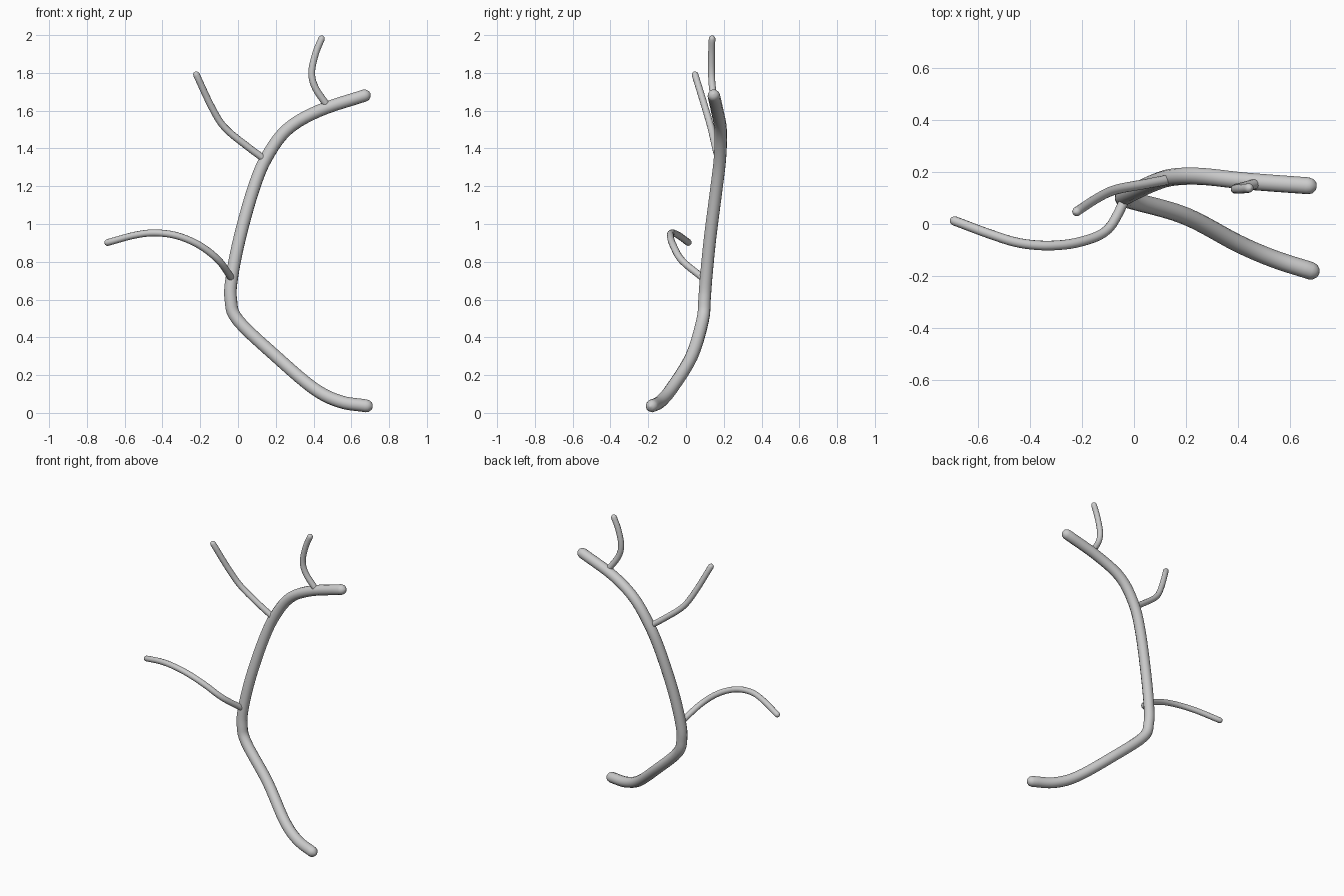
import bpy
import math
from mathutils import Vector

if "Cube" in bpy.data.objects:
    bpy.data.objects.remove(bpy.data.objects["Cube"])


def smooth_path(points, steps=5):
    """Sample a smooth path through the given points (Catmull-Rom)."""
    p = [Vector(q) for q in points]
    p = [2 * p[0] - p[1]] + p + [2 * p[-1] - p[-2]]
    out = []
    for a, b, c, d in zip(p, p[1:], p[2:], p[3:]):
        for i in range(steps):
            t = i / steps
            out.append(0.5 * (2 * b + (c - a) * t + (2 * a - 5 * b + 4 * c - d) * t ** 2
                              + (3 * b - a - 3 * c + d) * t ** 3))
    out.append(p[-2])
    return out


def limb(name, points, r0, r1):
    """Tapering round limb with domed ends."""
    path = smooth_path(points)
    n = len(path) - 1
    rings = [(q, r0 + (r1 - r0) * i / n) for i, q in enumerate(path)]
    head = (path[0] - path[1]).normalized()
    tail = (path[-1] - path[-2]).normalized()
    for angle in (30, 60, 85):
        s, c = math.sin(math.radians(angle)), math.cos(math.radians(angle))
        rings.insert(0, (path[0] + head * r0 * s, r0 * c))
        rings.append((path[-1] + tail * r1 * s, r1 * c))
    curve = bpy.data.curves.new(name, 'CURVE')
    curve.dimensions = '3D'
    curve.bevel_depth = 1.0
    curve.bevel_resolution = 4
    curve.use_fill_caps = True
    spline = curve.splines.new('POLY')
    spline.points.add(len(rings) - 1)
    for pt, (co, r) in zip(spline.points, rings):
        pt.co = (*co, 1)
        pt.radius = r
    spline.use_smooth = True
    obj = bpy.data.objects.new(name, curve)
    bpy.context.collection.objects.link(obj)
    bpy.ops.object.select_all(action='DESELECT')
    obj.select_set(True)
    bpy.context.view_layer.objects.active = obj
    bpy.ops.object.convert(target='MESH')
    bpy.ops.object.shade_smooth_by_angle(angle=math.radians(50))


# Main stem
limb("main_stem", [
    (0.68, -0.18, 0.037), (0.54, -0.135, 0.06), (0.40, -0.075, 0.13), (0.20, 0.03, 0.30),
    (0.0, 0.088, 0.49), (-0.038, 0.098, 0.60), (-0.032, 0.107, 0.72), (0.01, 0.128, 0.93),
    (0.08, 0.16, 1.18), (0.15, 0.18, 1.35), (0.26, 0.183, 1.50), (0.43, 0.165, 1.60),
    (0.67, 0.147, 1.68)], 0.034, 0.033)

# Side twigs
limb("lower_twig", [
    (-0.033, 0.095, 0.71), (-0.10, -0.02, 0.805), (-0.20, -0.067, 0.885), (-0.32, -0.083, 0.937),
    (-0.44, -0.073, 0.953), (-0.55, -0.04, 0.94), (-0.69, 0.012, 0.902)], 0.019, 0.018)
limb("middle_twig", [
    (0.145, 0.173, 1.34), (0.05, 0.155, 1.41), (-0.07, 0.132, 1.51), (-0.14, 0.10, 1.62),
    (-0.22, 0.048, 1.79)], 0.019, 0.018)
limb("upper_twig", [
    (0.47, 0.155, 1.63), (0.41, 0.14, 1.72), (0.39, 0.135, 1.80), (0.41, 0.135, 1.90),
    (0.442, 0.138, 1.98)], 0.019, 0.018)
